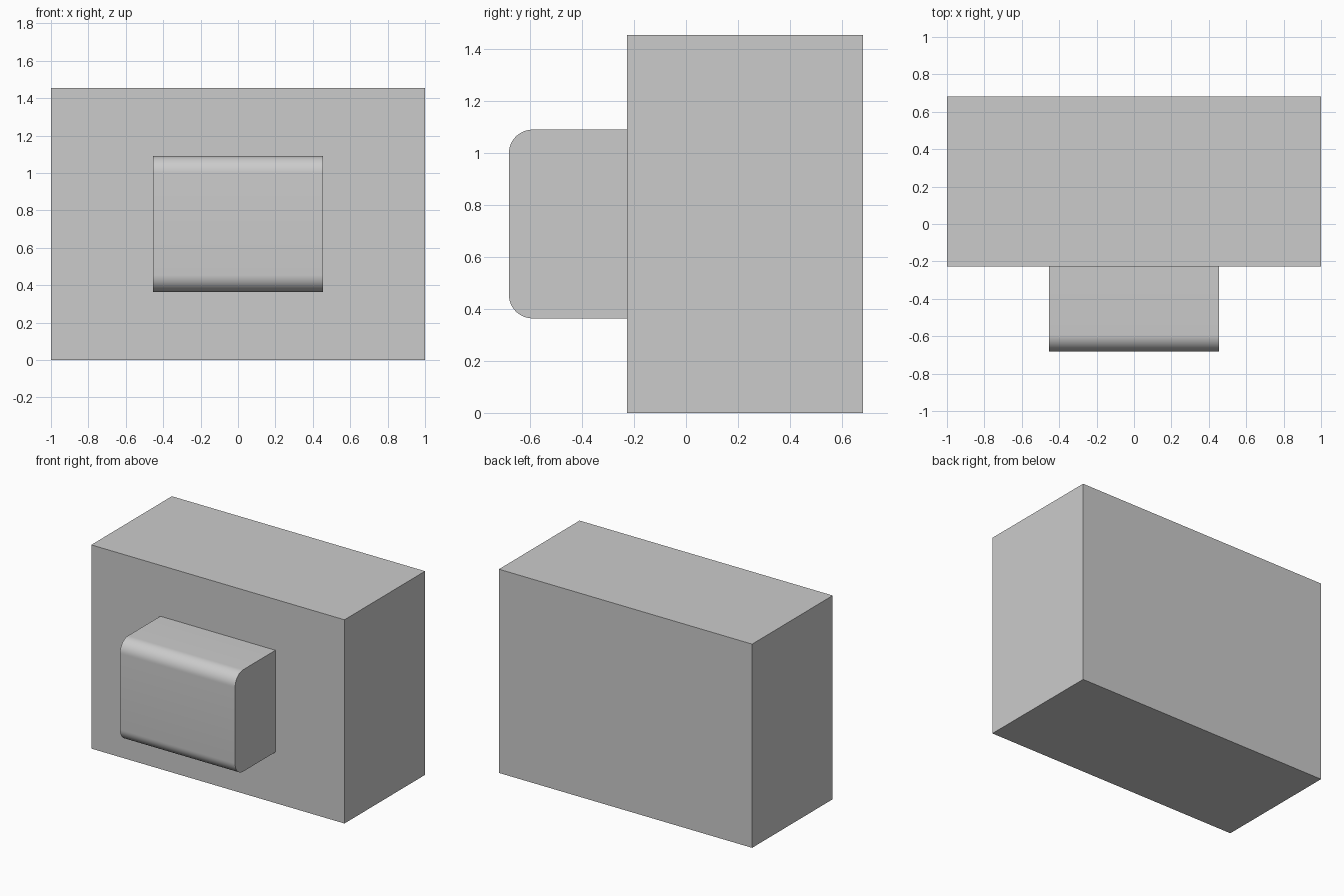
import bpy
import bmesh
from math import radians

if "Cube" in bpy.data.objects:
    bpy.data.objects.remove(bpy.data.objects["Cube"])


def box(name, x, y, z):
    """Axis-aligned box from (min, max) pairs."""
    bm = bmesh.new()
    bmesh.ops.create_cube(bm, size=1)
    for v in bm.verts:
        v.co = [r[0] if c < 0 else r[1] for c, r in zip(v.co, (x, y, z))]
    mesh = bpy.data.meshes.new(name)
    bm.to_mesh(mesh)
    bm.free()
    obj = bpy.data.objects.new(name, mesh)
    bpy.context.collection.objects.link(obj)
    return obj


# Main body block
box("body", (-1, 1), (-0.227, 0.682), (0, 1.4545))

# Front block with rounded upper and lower front edges
front = box("front_block", (-0.4545, 0.4545), (-0.682, -0.227), (0.364, 1.091))
bm = bmesh.new()
bm.from_mesh(front.data)
edges = [e for e in bm.edges if all(v.co.y < -0.6 for v in e.verts)
         and abs(e.verts[0].co.z - e.verts[1].co.z) < 1e-4]
bmesh.ops.bevel(bm, geom=edges, offset=0.091, segments=12, profile=0.5,
                affect='EDGES')
bm.to_mesh(front.data)
bm.free()

bpy.ops.object.select_all(action='DESELECT')
front.select_set(True)
bpy.context.view_layer.objects.active = front
bpy.ops.object.shade_smooth_by_angle(angle=radians(30))
